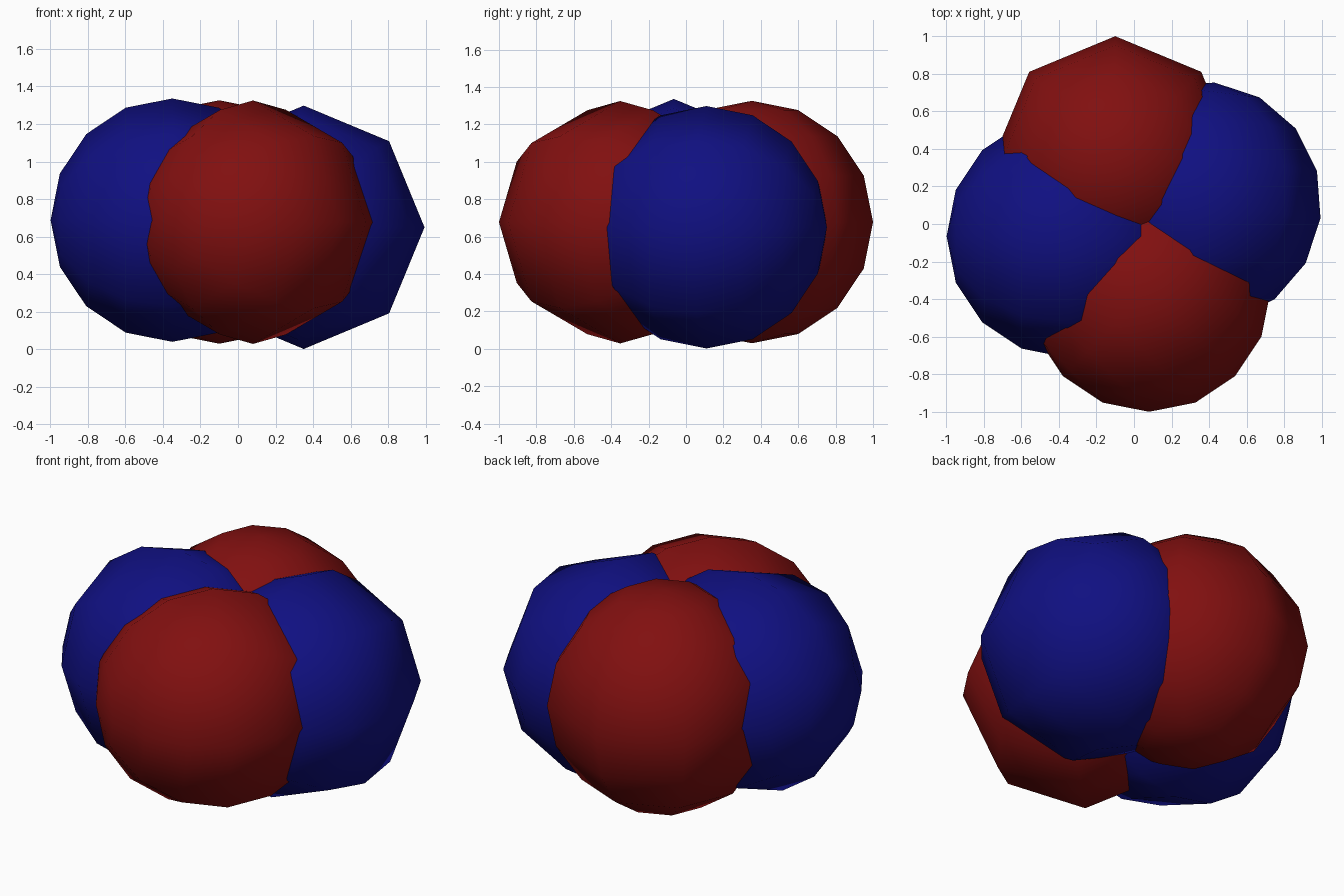
import bpy, math
from mathutils import Vector

if "Cube" in bpy.data.objects:
    bpy.data.objects.remove(bpy.data.objects["Cube"])

R = 0.648


def material(name, rgb):
    m = bpy.data.materials.new(name)
    m.diffuse_color = (*rgb, 1.0)
    m.use_nodes = True
    m.node_tree.nodes["Principled BSDF"].inputs["Base Color"].default_value = m.diffuse_color
    return m


RED = material("dark_red", (0.22, 0.005, 0.005))
BLUE = material("dark_blue", (0.005, 0.005, 0.22))


def ball(name, centre, rotation, mat):
    """Low-poly sphere: 8 meridians, 8 bands, with its poles turned by rotation."""
    bpy.ops.mesh.primitive_uv_sphere_add(segments=8, ring_count=8, radius=R,
                                         location=centre,
                                         rotation=[math.radians(a) for a in rotation])
    ob = bpy.context.object
    ob.name = name
    ob.data.materials.append(mat)
    bpy.ops.object.shade_smooth()
    return ob


# Cluster of four overlapping balls
ball("back_red_ball", (-0.10, 0.352, 0.678), (0, 0, 0), RED)         # poles up/down
ball("left_blue_ball", (-0.35, -0.065, 0.688), (0, 90, 0), BLUE)     # poles left/right
ball("right_blue_ball", (0.35, 0.11, 0.65), (0, 90, 83), BLUE)       # poles front/back
ball("front_red_ball", (0.08, -0.352, 0.677), (0, 90, 45), RED)      # poles diagonal
